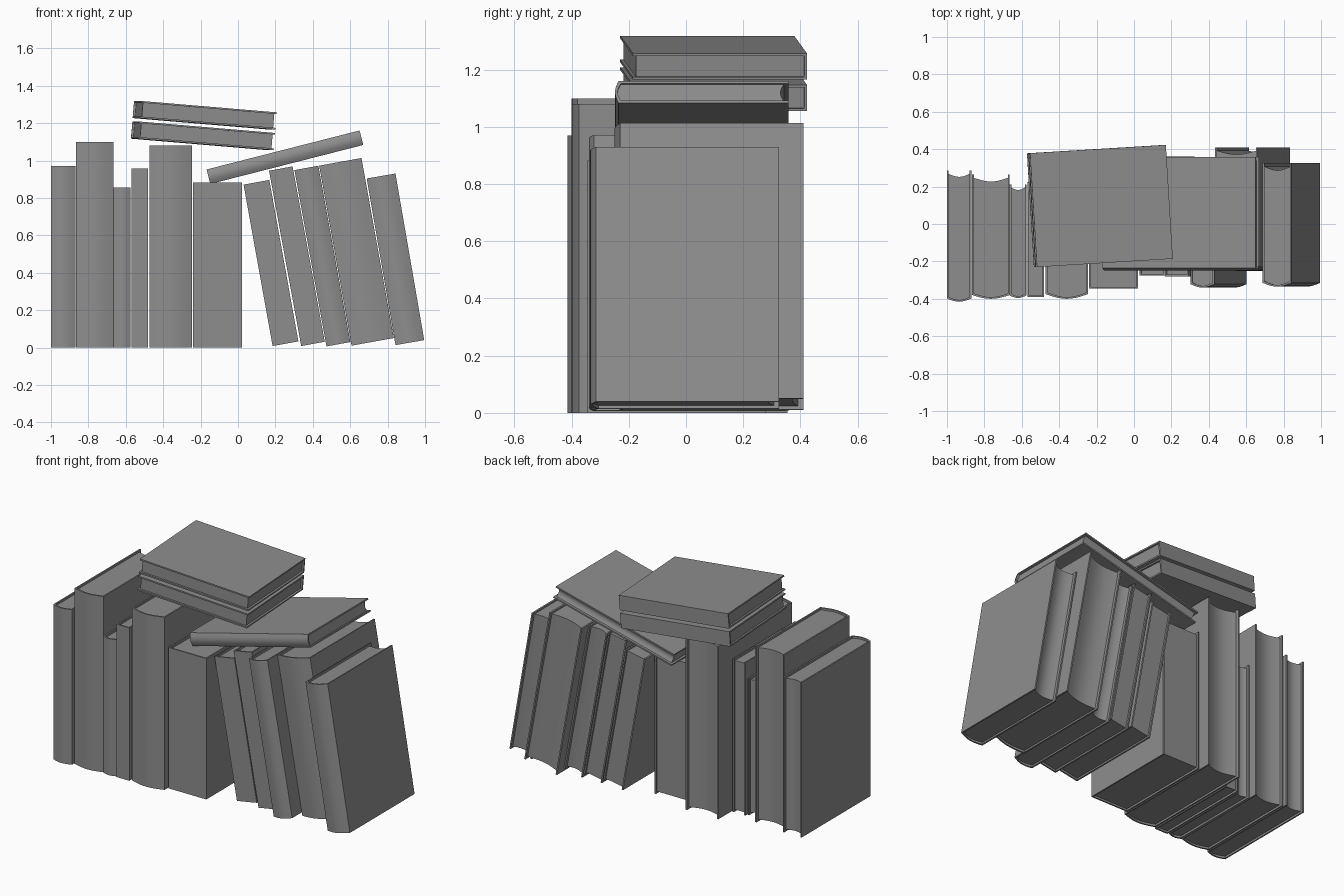
import bpy
import bmesh
from math import radians, sin, pi
from mathutils import Matrix

cube = bpy.data.objects.get("Cube")
if cube:
    bpy.data.objects.remove(cube, do_unlink=True)

# One grey for everything
GREY = (0.27, 0.27, 0.27, 1)
grey = bpy.data.materials.new("plain grey")
grey.use_nodes = True
grey.diffuse_color = GREY
grey.node_tree.nodes["Principled BSDF"].inputs["Base Color"].default_value = GREY

BOARD = 0.009   # cover thickness
INSET = 0.012   # how far the pages sit inside the cover


def arc(x0, x1, y, bulge, steps=10):
    """Points from x0 to x1 bowed towards -y; a straight line if bulge is 0."""
    n = steps if bulge else 1
    return [(x0 + (x1 - x0) * i / n, y - bulge * sin(pi * i / n)) for i in range(n + 1)]


def prism(name, outline, z0, z1, matrix):
    bm = bmesh.new()
    base = bm.faces.new([bm.verts.new((x, y, z0)) for x, y in outline])
    top = bmesh.ops.extrude_face_region(bm, geom=[base])["geom"]
    bmesh.ops.translate(bm, vec=(0, 0, z1 - z0),
                        verts=[g for g in top if isinstance(g, bmesh.types.BMVert)])
    bmesh.ops.recalc_face_normals(bm, faces=bm.faces)
    mesh = bpy.data.meshes.new(name)
    bm.to_mesh(mesh)
    bm.free()
    mesh.materials.append(grey)
    mesh.polygons.foreach_set("use_smooth", [True] * len(mesh.polygons))
    mesh.set_sharp_from_angle(angle=radians(35))
    obj = bpy.data.objects.new(name, mesh)
    obj.matrix_world = matrix
    bpy.context.collection.objects.link(obj)


def book(name, thick, height, front, back, bulge, matrix):
    """Spine towards -y, thickness along x, height along z."""
    spine = front + bulge
    a, b = BOARD, thick - BOARD
    # Cover: a U-shaped section, outer line then inner line
    cover = arc(0, thick, spine, bulge) + [(thick, back), (b, back)]
    cover += arc(b, a, spine + BOARD, bulge) + [(a, back)]
    cover.insert(0, (0, back))
    prism(name + "_cover", cover, 0, height, matrix)
    # Pages: bowed spine side, hollow fore edge
    pages = arc(a, b, spine + BOARD, bulge)
    pages += arc(b, a, back - INSET - bulge * 0.3, bulge)
    prism(name + "_pages", pages, INSET, height - INSET, matrix)


def stand(x, z, lean=0):
    return Matrix.Translation((x, 0, z)) @ Matrix.Rotation(radians(lean), 4, "Y")


# Upright row: left edge x, thickness, height, front y, back y, spine bulge
upright = [
    (-1.0, 0.13, 0.97, -0.415, 0.285, 0.016),
    (-0.865, 0.2, 1.1, -0.4, 0.265, 0.02),
    (-0.665, 0.09, 0.855, -0.395, 0.21, 0.012),
    (-0.57, 0.09, 0.957, -0.39, 0.225, 0),
    (-0.472, 0.226, 1.08, -0.4, 0.355, 0.025),
    (-0.24, 0.262, 0.882, -0.345, 0.28, 0),
]
for i, (x, t, h, y0, y1, r) in enumerate(upright, 1):
    book(f"upright_book_{i}", t, h, y0, y1, r, stand(x, 0))

# Leaning row: bottom left corner x and z, lean, then as above
leaning = [
    (0.185, 0.008, -10.2, 0.14, 0.877, -0.275, 0.36, 0),
    (0.338, 0.008, -10.4, 0.128, 0.953, -0.28, 0.35, 0),
    (0.473, 0.006, -10.3, 0.13, 0.958, -0.34, 0.35, 0.018),
    (0.607, 0.01, -10.2, 0.23, 0.978, -0.25, 0.41, 0.02),
    (0.842, 0.013, -9.8, 0.156, 0.904, -0.335, 0.325, 0.02),
]
for i, (x, z, lean, t, h, y0, y1, r) in enumerate(leaning, 1):
    book(f"leaning_book_{i}", t, h, y0, y1, r, stand(x, z, lean))

# Book lying across the two rows
book("sloping_book", 0.08, 0.844, -0.248, 0.358, 0.012, stand(-0.168, 0.952, 75.7))

# Pair of flat books on top, spines to the back
for name, x, z in (("lower_flat_book", -0.187, 1.132), ("upper_flat_book", -0.178, 1.242)):
    place = (Matrix.Translation((x, 0.096, z))
             @ Matrix.Rotation(radians(3.5), 4, "Z")
             @ Matrix.Rotation(radians(4.8), 4, "Y")
             @ Matrix.Rotation(pi, 4, "Z")
             @ Matrix.Rotation(pi / 2, 4, "Y")
             @ Matrix.Translation((-0.046, 0, -0.365)))
    book(name, 0.092, 0.73, -0.305, 0.305, 0, place)
